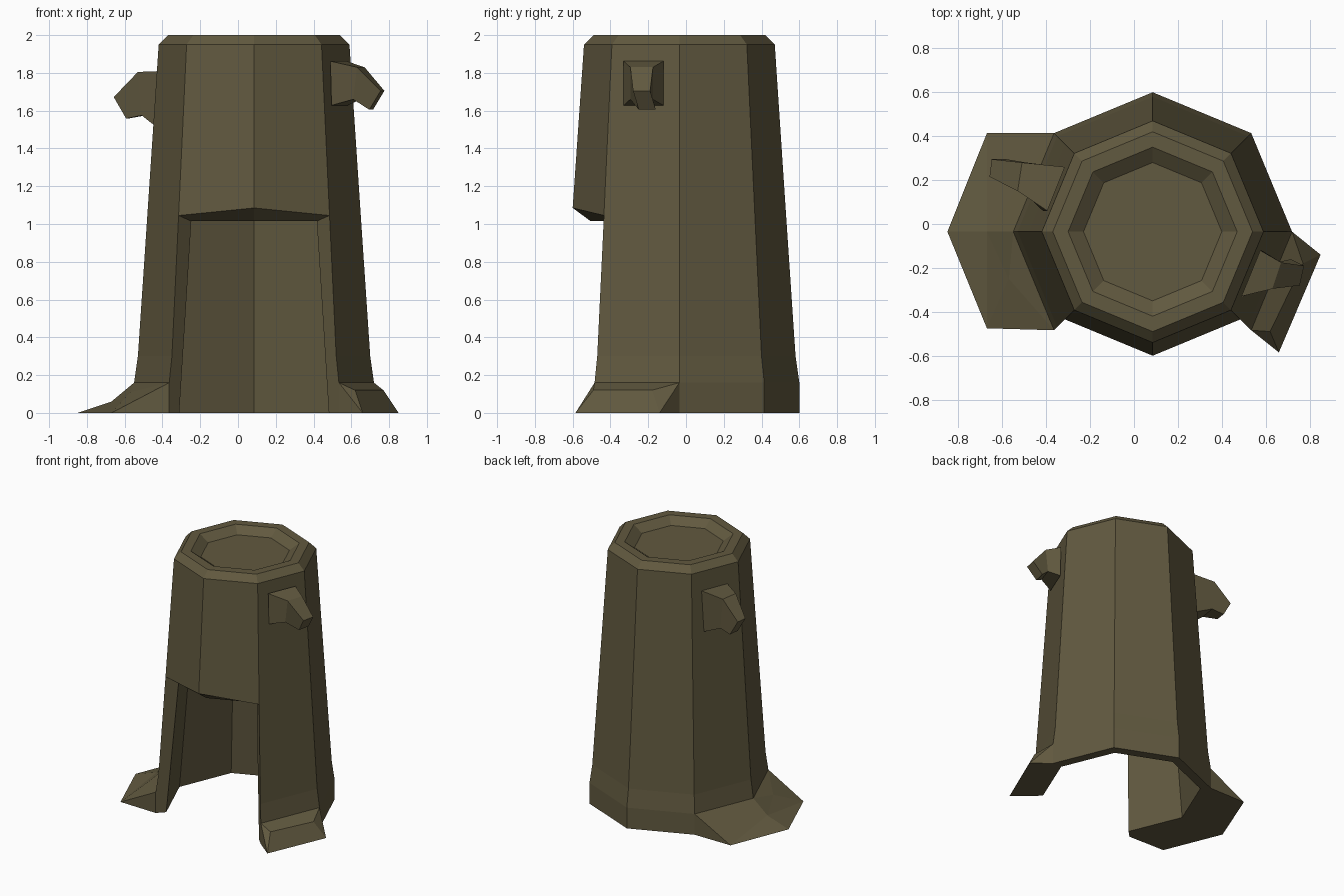
import bpy, bmesh
from math import cos, sin, radians
from mathutils import Vector

if "Cube" in bpy.data.objects:
    bpy.data.objects.remove(bpy.data.objects["Cube"])

wood = bpy.data.materials.new("wood")
wood.diffuse_color = (0.12, 0.10, 0.05, 1)
wood.use_nodes = True
wood.node_tree.nodes["Principled BSDF"].inputs["Base Color"].default_value = wood.diffuse_color
CX, CY, N = 0.085, -0.035, 8
DOOR = (5, 6)          # octagon sides left open at the front


def finish(bm, name):
    bmesh.ops.recalc_face_normals(bm, faces=bm.faces)
    me = bpy.data.meshes.new(name)
    bm.to_mesh(me)
    bm.free()
    me.materials.append(wood)
    ob = bpy.data.objects.new(name, me)
    bpy.context.collection.objects.link(ob)
    return ob


def octagon(bm, r, z):
    return [bm.verts.new((CX + r * cos(radians(45 * k)), CY + r * sin(radians(45 * k)), z))
            for k in range(N)]


def bridge(bm, a, b, skip=()):
    n = len(a)
    for k in range(n):
        if k not in skip:
            j = (k + 1) % n
            bm.faces.new((a[k], a[j], b[j], b[k]))


# Hollow trunk: outer shell, sunken top, inner chamber and doorway
bm = bmesh.new()
profile = [(.635, 0), (.635, .16), (.615, .3), (.565, 1.045), (.505, 1.95),
           (.455, 2), (.385, 2), (.315, 1.95)]
rings = [octagon(bm, r, z) for r, z in profile]
rings[3][6].co.z = 1.085                      # peaked lintel
for i in range(len(rings) - 1):
    bridge(bm, rings[i], rings[i + 1], DOOR if i < 3 else ())
bm.faces.new(rings[-1])
inner_low, inner_top = octagon(bm, .56, 0), octagon(bm, .47, 1.015)
bridge(bm, inner_low, inner_top, DOOR)
bridge(bm, rings[0], inner_low, DOOR)
bm.faces.new(inner_top)
for k in DOOR:                                # lintel underside
    bm.faces.new((rings[3][k], rings[3][k + 1], inner_top[k + 1], inner_top[k]))
for k in (5, 7):                              # door jambs
    bm.faces.new([rings[i][k] for i in range(4)] + [inner_top[k], inner_low[k]])
bm.verts.ensure_lookup_table()
bmesh.ops.delete(bm, geom=[v for v in bm.verts if not v.link_faces], context='VERTS')
finish(bm, "hollow_trunk")


# Roots
def solid(name, points, faces):
    bm = bmesh.new()
    v = [bm.verts.new(p) for p in points]
    for f in faces:
        bm.faces.new([v[i] for i in f])
    finish(bm, name)


solid("left_root",
      [(-.364, .414, .16), (-.55, -.035, .16), (-.364, -.484, .16),
       (-.67, -.035, .06), (-.57, -.25, .11),
       (-.67, .414, 0), (-.85, -.035, 0), (-.67, -.475, 0),
       (-.364, .414, 0), (-.55, -.035, 0), (-.364, -.484, 0)],
      [(0, 1, 3), (0, 3, 5), (5, 3, 6), (1, 2, 4), (1, 4, 3), (3, 4, 7), (3, 7, 6),
       (4, 2, 7), (0, 5, 8), (2, 10, 7), (5, 6, 9, 8), (6, 7, 10, 9),
       (0, 8, 9, 1), (1, 9, 10, 2)])

solid("right_root",
      [(.72, -.035, .16), (.534, -.484, .16), (.77, -.18, .12), (.62, -.49, .12),
       (.85, -.14, 0), (.66, -.585, 0), (.72, -.035, 0), (.534, -.484, 0)],
      [(0, 1, 3, 2), (2, 3, 5, 4), (0, 2, 4), (0, 4, 6), (1, 7, 5), (1, 5, 3),
       (6, 4, 5, 7), (0, 6, 7, 1)])


# Branch stubs: square sections given by centre, half width and half height
def branch(name, sections):
    bm = bmesh.new()
    loops = []
    for c, w, h in sections:
        c, w, h = Vector(c), Vector(w), Vector(h)
        loops.append([bm.verts.new(c + w * a + h * b)
                      for a, b in ((1, 1), (-1, 1), (-1, -1), (1, -1))])
    for a, b in zip(loops, loops[1:]):
        bridge(bm, a, b)
    bm.faces.new(loops[0])
    bm.faces.new(loops[-1])
    finish(bm, name)


branch("right_branch", [
    ((.535, -.225, 1.745), (.043, .105, 0), (-.003, 0, .117)),
    ((.64, -.235, 1.745), (.02, .06, 0), (.01, 0, .085)),
    ((.735, -.22, 1.655), (.01, .045, 0), (.03, -.015, .05))])
branch("left_branch", [
    ((-.365, .16, 1.655), (.04, .10, 0), (.01, 0, .155)),
    ((-.51, .215, 1.69), (.01, .065, 0), (-.01, 0, .115)),
    ((-.62, .255, 1.615), (.005, .04, 0), (-.033, 0, .057))])
